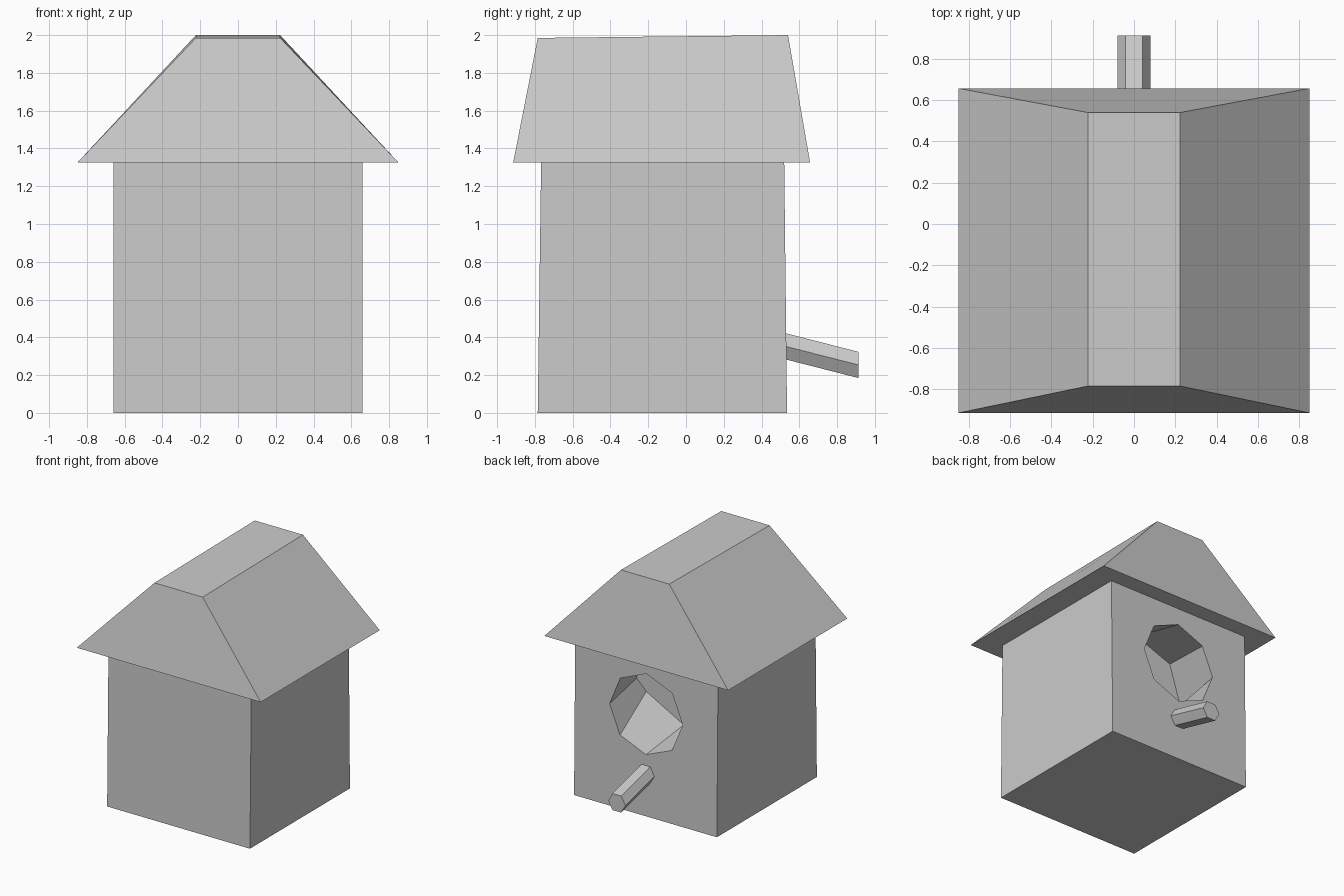
import bpy, bmesh
from math import cos, sin, pi

if "Cube" in bpy.data.objects:
    bpy.data.objects.remove(bpy.data.objects["Cube"])


def loft(name, a, b):
    """Closed solid joining two rings of points."""
    bm = bmesh.new()
    ra = [bm.verts.new(p) for p in a]
    rb = [bm.verts.new(p) for p in b]
    n = len(ra)
    bm.faces.new(ra)
    bm.faces.new(rb)
    for i in range(n):
        j = (i + 1) % n
        bm.faces.new((ra[i], ra[j], rb[j], rb[i]))
    bmesh.ops.recalc_face_normals(bm, faces=bm.faces[:])
    me = bpy.data.meshes.new(name)
    bm.to_mesh(me)
    bm.free()
    ob = bpy.data.objects.new(name, me)
    bpy.context.collection.objects.link(ob)
    return ob


def rect(x, y0, y1, z0, z1):
    return [(-x, y0, z0), (x, y0, z0), (x, y1, z1), (-x, y1, z1)]


# House box, slightly narrower at the top
body = loft("house_body", rect(0.66, -0.785, 0.535, 0, 0),
            rect(0.66, -0.767, 0.52, 1.325, 1.325))

# Roof with overhanging eaves and flat ridge
loft("roof", rect(0.85, -0.915, 0.657, 1.325, 1.325),
     rect(0.223, -0.785, 0.54, 1.985, 2.0))

# Entrance hole: octagon that widens inwards
outer = [(0.335 * cos(i * pi / 4), 0.54, 0.845 + 0.335 * sin(i * pi / 4))
         for i in range(8)]
half = [(0, 1.30), (0.33, 1.178), (0.435, 0.845), (0.346, 0.756), (0, 0.57)]
prof = half[2::-1] + [(-x, z) for x, z in half[1:4]] + half[:2:-1]
inner = [(x, 0.03, z) for x, z in prof]
cutter = loft("entrance_cutter", outer, inner)
cutter.hide_render = True
cutter.hide_viewport = True
cutter.display_type = 'WIRE'
mod = body.modifiers.new("entrance_hole", 'BOOLEAN')
mod.operation = 'DIFFERENCE'
mod.solver = 'EXACT'
mod.object = cutter


# Hexagonal perch sloping down outwards
def hexagon(y, z):
    return [(0.08 * cos(i * pi / 3), y, z + 0.08 * sin(i * pi / 3))
            for i in range(6)]


loft("perch", hexagon(0.525, 0.353), hexagon(0.913, 0.254))
